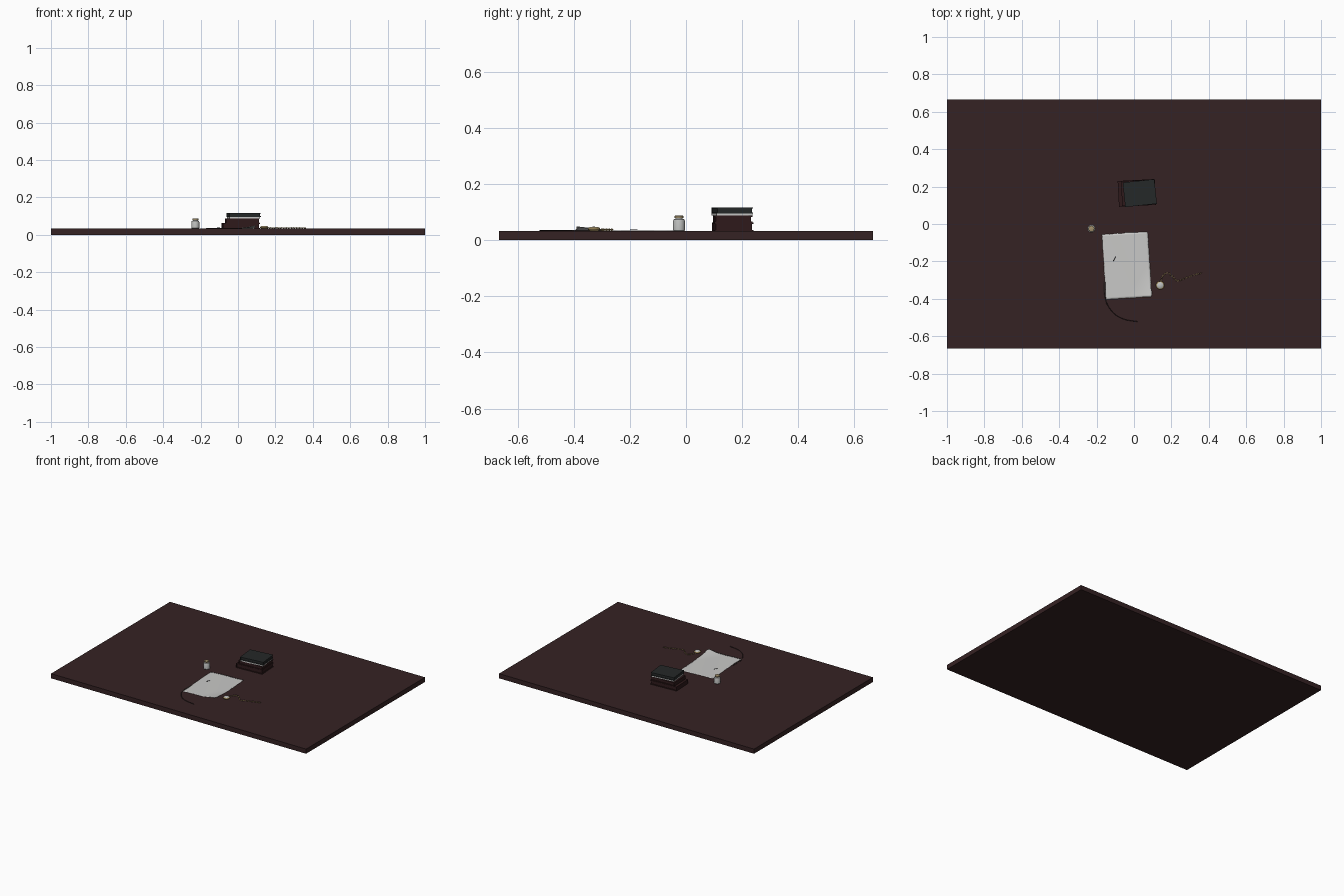
import bpy, bmesh, math, random
from mathutils import Matrix, Vector

if "Cube" in bpy.data.objects:
    bpy.data.objects.remove(bpy.data.objects["Cube"])
random.seed(4)
TOP = 0.033


def material(name, rgb):
    m = bpy.data.materials.new(name)
    m.use_nodes = True
    m.diffuse_color = (*rgb, 1)
    m.node_tree.nodes["Principled BSDF"].inputs["Base Color"].default_value = (*rgb, 1)
    return m


wood = material("dark_wood", (0.036, 0.016, 0.017))
maroon = material("maroon_leather", (0.028, 0.010, 0.011))
black = material("black_leather", (0.018, 0.021, 0.021))
paper_mat = material("paper_white", (0.58, 0.58, 0.57))
glass = material("pale_glass", (0.52, 0.53, 0.52))
cork = material("cork_tan", (0.36, 0.28, 0.15))
brass = material("brass", (0.42, 0.31, 0.13))
ink = material("ink_black", (0.008, 0.008, 0.009))
feather = material("dark_feather", (0.02, 0.012, 0.012))


def finish(name, bm, mat, smooth=False):
    bmesh.ops.recalc_face_normals(bm, faces=bm.faces)
    me = bpy.data.meshes.new(name)
    bm.to_mesh(me)
    bm.free()
    me.materials.append(mat)
    ob = bpy.data.objects.new(name, me)
    bpy.context.collection.objects.link(ob)
    if smooth:
        bpy.ops.object.select_all(action="DESELECT")
        ob.select_set(True)
        bpy.context.view_layer.objects.active = ob
        bpy.ops.object.shade_smooth_by_angle(angle=math.radians(40))
    return ob


def box(name, size, centre, mat, turn=0):
    bm = bmesh.new()
    bmesh.ops.create_cube(bm, size=1)
    bm.transform(Matrix.Translation(centre) @ Matrix.Rotation(math.radians(turn), 4, "Z")
                 @ Matrix.Diagonal((*size, 1)))
    return finish(name, bm, mat)


def lathe(name, profile, centre, mat, sides=24):
    bm = bmesh.new()
    vs = [bm.verts.new((r, 0, z)) for r, z in profile]
    edges = [bm.edges.new(p) for p in zip(vs, vs[1:])]
    bmesh.ops.spin(bm, geom=vs + edges, axis=(0, 0, 1), cent=(0, 0, 0),
                   angle=math.tau, steps=sides)
    bmesh.ops.remove_doubles(bm, verts=bm.verts, dist=1e-5)
    bm.transform(Matrix.Translation(centre))
    return finish(name, bm, mat, True)


def smooth_path(points, steps=12):
    """Catmull-Rom samples through the points."""
    p = [Vector(q) for q in points]
    p = [2 * p[0] - p[1]] + p + [2 * p[-1] - p[-2]]
    out = []
    for a, b, c, d in zip(p, p[1:], p[2:], p[3:]):
        for i in range(steps):
            t = i / steps
            out.append(0.5 * (2 * b + (c - a) * t + (2 * a - 5 * b + 4 * c - d) * t * t
                              + (3 * b - a - 3 * c + d) * t ** 3))
    return out + [p[-2]]


# Table top
box("table_top", (2, 1.332, TOP), (0, 0, TOP / 2), wood)


# Books: two boards, a spine on the left and a page block
def book(name, w, d, h, centre, z, turn, cover, board=0.004):
    spin = Matrix.Rotation(math.radians(turn), 4, "Z")
    base = Vector((*centre, z))
    for part, zz in (("lower_board", board / 2), ("upper_board", h - board / 2)):
        box(f"{name}_{part}", (w, d, board), base + Vector((0, 0, zz)), cover, turn)
    box(f"{name}_spine", (board, d, h), base + spin @ Vector((board / 2 - w / 2, 0, h / 2)),
        cover, turn)
    box(f"{name}_pages", (w - 0.008, d - 0.008, h - 2 * board),
        base + Vector((0, 0, h / 2)), cover, turn)


book("bottom_book", 0.198, 0.138, 0.029, (0.015, 0.166), TOP, 3, maroon)
book("middle_book", 0.180, 0.134, 0.025, (0.024, 0.166), 0.062, 2, maroon)
box("middle_book_loose_pages", (0.165, 0.128, 0.008), (0.03, 0.164, 0.091), paper_mat, 6)
book("top_book", 0.170, 0.132, 0.022, (0.031, 0.165), 0.095, 6, black)

# Ink bottle with cork
bottle = (-0.228, -0.025, TOP)
lathe("ink_bottle", [(0, 0), (0.019, 0), (0.021, 0.002), (0.021, 0.036), (0.019, 0.041),
                     (0.013, 0.043), (0.013, 0.046), (0, 0.046)], bottle, glass)
lathe("bottle_cork", [(0, 0.045), (0.015, 0.045), (0.016, 0.047), (0.016, 0.053),
                      (0.014, 0.054), (0, 0.054)], bottle, cork, 16)

# Sheet of paper with ragged edges and a lifted front corner
bm = bmesh.new()
nx, ny = 24, 34
bmesh.ops.create_grid(bm, x_segments=nx, y_segments=ny, size=0.5)
for v in bm.verts:
    u, w = v.co.x, v.co.y
    rag = 0.002 if max(abs(u), abs(w)) > 0.49 else 0
    curl = max(0, (u - w) - 0.45) / 0.55
    v.co = Vector((u * 0.245 + random.uniform(-rag, rag),
                   w * 0.348 + random.uniform(-rag, rag),
                   0.0025 + 0.0008 * math.sin(9 * u + 5 * w) + 0.013 * curl ** 2))
bm.transform(Matrix.Translation((-0.038, -0.222, TOP)) @ Matrix.Rotation(math.radians(3.6), 4, "Z"))
sheet = finish("paper_sheet", bm, paper_mat, True)
sheet.modifiers.new("thickness", "SOLIDIFY").thickness = 0.001

# Ink stroke on the paper
box("ink_stroke", (0.005, 0.028, 0.001), (-0.104, -0.186, 0.0375), ink, -28)

# Quill: curved tapering vane with a thin shaft
path = smooth_path([(-0.155, -0.29), (-0.158, -0.36), (-0.145, -0.425), (-0.105, -0.48),
                    (-0.05, -0.51), (0.02, -0.522)])
path = [Vector((p.x, p.y, 0)) for p in path]
bm = bmesh.new()
rows = []
for i, p in enumerate(path):
    t = i / (len(path) - 1)
    run = path[min(i + 1, len(path) - 1)] - path[max(i - 1, 0)]
    side = Vector((-run.y, run.x, 0)).normalized()
    half = 0.0015 + 0.009 * max(0, 1 - t * 2.2) * min(1, t * 8 + 0.2)
    mid = p + Vector((0, 0, TOP + 0.003))
    rows.append([bm.verts.new(q) for q in (
        mid - side * half - Vector((0, 0, 0.002)), mid,
        mid + side * half - Vector((0, 0, 0.002)))])
for a, b in zip(rows, rows[1:]):
    for k in range(2):
        bm.faces.new((a[k], a[k + 1], b[k + 1], b[k]))
quill = finish("quill_feather", bm, feather)
quill.modifiers.new("thickness", "SOLIDIFY").thickness = 0.001

# Pocket watch with a pale dial
watch = (0.14, -0.328, TOP)
lathe("watch_case", [(0, 0), (0.016, 0), (0.021, 0.004), (0.022, 0.007), (0.020, 0.011),
                     (0.018, 0.012), (0, 0.012)], watch, brass)
lathe("watch_dial", [(0, 0.0122), (0.017, 0.0122), (0.015, 0.014), (0, 0.015)], watch, glass)


# Watch chain: links turned alternately along a curve
def ring(bm, matrix, major, minor, around=10, tube=5):
    grid = []
    for i in range(around):
        a = math.tau * i / around
        grid.append([])
        for j in range(tube):
            b = math.tau * j / tube
            r = major + minor * math.cos(b)
            co = Vector((r * math.cos(a) * 1.5, r * math.sin(a), minor * math.sin(b)))
            grid[-1].append(bm.verts.new(matrix @ co))
    for i in range(around):
        n = grid[(i + 1) % around]
        for j in range(tube):
            k = (j + 1) % tube
            bm.faces.new((grid[i][j], n[j], n[k], grid[i][k]))


bm = bmesh.new()
chain = smooth_path([(0.143, -0.306, 0), (0.152, -0.28, 0), (0.173, -0.262, 0), (0.198, -0.272, 0),
                     (0.23, -0.303, 0), (0.27, -0.292, 0), (0.315, -0.275, 0),
                     (0.36, -0.262, 0)], 40)
travelled, count = 0.0, 0
for a, b in zip(chain, chain[1:]):
    travelled += (b - a).length
    if travelled >= count * 0.0075:
        heading = math.atan2(b.y - a.y, b.x - a.x)
        ring(bm, Matrix.Translation((b.x, b.y, TOP + 0.004)) @ Matrix.Rotation(heading, 4, "Z")
             @ Matrix.Rotation(math.pi / 2 * (count % 2), 4, "X"), 0.0028, 0.0011)
        count += 1
finish("watch_chain", bm, brass, True)
